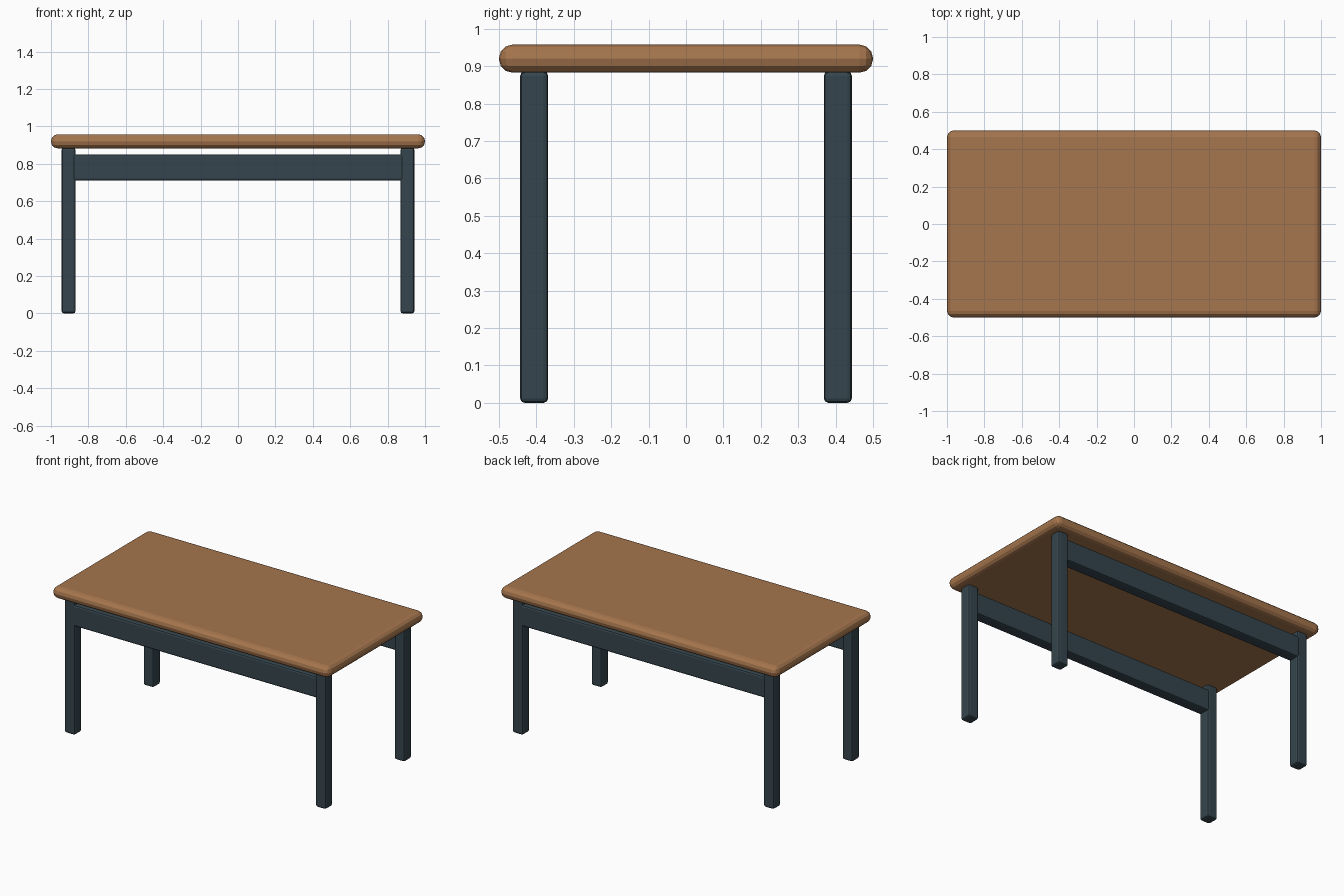
import bpy

if "Cube" in bpy.data.objects:
    bpy.data.objects.remove(bpy.data.objects["Cube"])


def material(name, color):
    m = bpy.data.materials.new(name)
    m.diffuse_color = (*color, 1)
    m.use_nodes = True
    m.node_tree.nodes["Principled BSDF"].inputs["Base Color"].default_value = m.diffuse_color
    return m


wood = material("wood", (0.38, 0.18, 0.075))
dark = material("dark_paint", (0.035, 0.06, 0.075))


def box(name, center, size, bevel, segments, mat):
    bpy.ops.mesh.primitive_cube_add(size=1, location=center)
    ob = bpy.context.object
    ob.name = name
    ob.scale = size
    bpy.ops.object.transform_apply(location=False, rotation=False, scale=True)
    mod = ob.modifiers.new("rounded_edges", "BEVEL")
    mod.width = bevel
    mod.segments = segments
    ob.data.materials.append(mat)
    return ob


# Thick slab with rounded rim
box("table_top", (0, 0, 0.92), (2, 1, 0.075), 0.036, 3, wood)

# Front and back: a pair of legs joined by a long rail
for y, row in ((-0.406, "front"), (0.406, "back")):
    for x, side in ((-0.906, "left"), (0.906, "right")):
        box(f"{row}_{side}_leg", (x, y, 0.443), (0.074, 0.075, 0.886), 0.012, 2, dark)
    box(f"{row}_rail", (0, y, 0.78), (1.77, 0.074, 0.14), 0.012, 2, dark)
